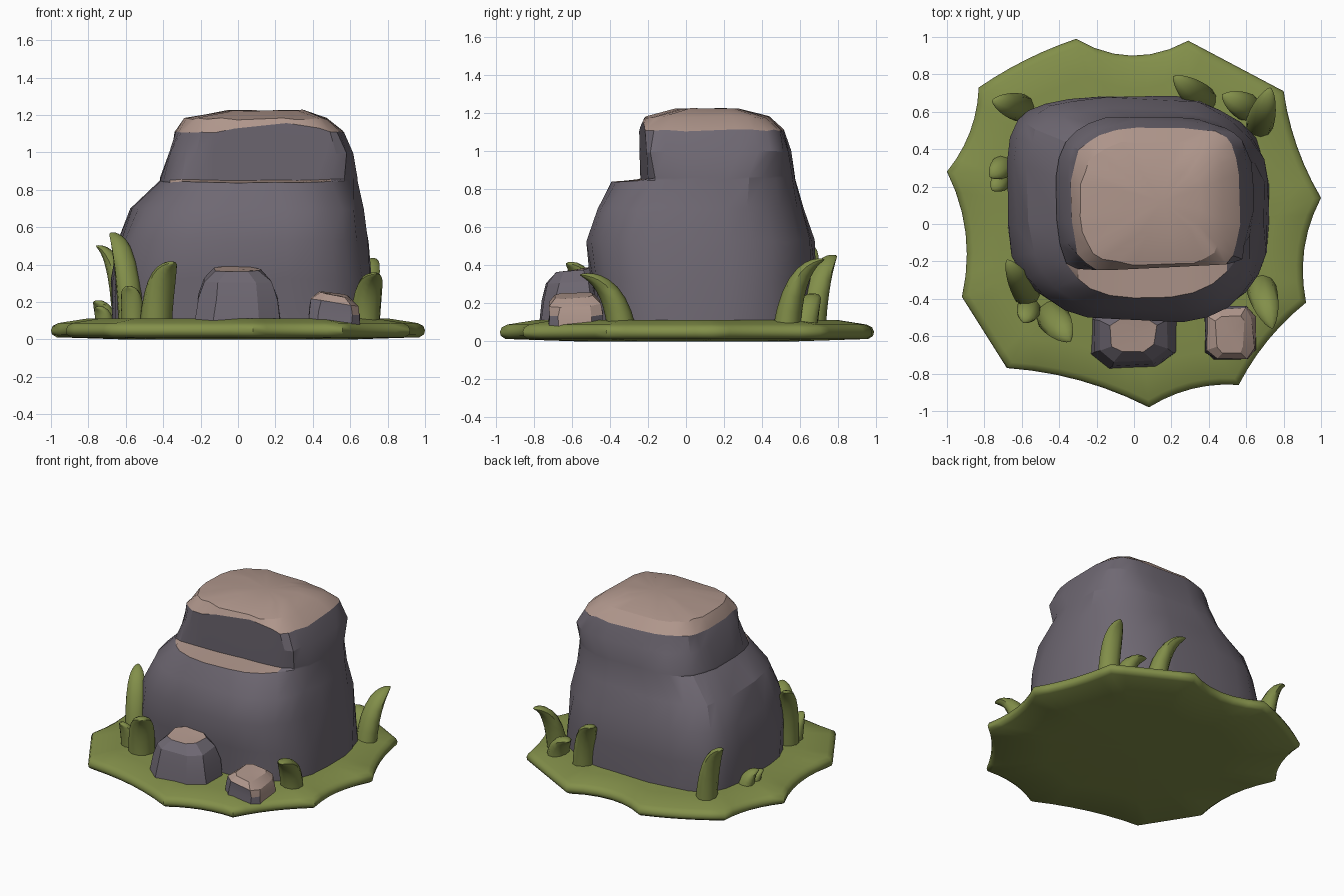
import bpy
import bmesh
import math
import random
from mathutils import Vector

random.seed(4)

default = bpy.data.objects.get("Cube")
if default:
    bpy.data.objects.remove(default, do_unlink=True)


def make_material(name, colour):
    material = bpy.data.materials.new(name)
    material.use_nodes = True
    material.diffuse_color = (*colour, 1)
    shader = material.node_tree.nodes["Principled BSDF"]
    shader.inputs["Base Color"].default_value = (*colour, 1)
    shader.inputs["Roughness"].default_value = 0.9
    return material


GRASS = make_material("grass green", (0.225, 0.275, 0.068))
STONE = make_material("grey stone", (0.158, 0.139, 0.17))
WORN = make_material("worn tan stone", (0.43, 0.305, 0.26))


def loft(name, rings, materials, is_worn=None, angle=30):
    """Skin a stack of equal rings and close both ends with fans."""
    bm = bmesh.new()
    loops = [[bm.verts.new(point) for point in ring] for ring in rings]
    count = len(rings[0])
    for low, high in zip(loops, loops[1:]):
        for i in range(count):
            j = (i + 1) % count
            bm.faces.new((low[i], low[j], high[j], high[i]))
    for loop in (loops[0], loops[-1]):
        hub = bm.verts.new(sum((v.co for v in loop), Vector()) / count)
        for i in range(count):
            bm.faces.new((loop[i], loop[(i + 1) % count], hub))
    bmesh.ops.recalc_face_normals(bm, faces=bm.faces)
    bm.normal_update()
    if is_worn:
        for face in bm.faces:
            face.material_index = int(is_worn(face))
    mesh = bpy.data.meshes.new(name)
    bm.to_mesh(mesh)
    bm.free()
    for material in materials:
        mesh.materials.append(material)
    obj = bpy.data.objects.new(name, mesh)
    bpy.context.collection.objects.link(obj)
    bpy.ops.object.select_all(action="DESELECT")
    obj.select_set(True)
    bpy.context.view_layer.objects.active = obj
    bpy.ops.object.shade_smooth_by_angle(angle=math.radians(angle))


def boxy_ring(centre, z, left, right, front, back, powers, sides, rough, slope=(0, 0)):
    """Rounded box outline; each side has its own reach, each corner its own squareness."""
    ring = []
    cx, cy = centre
    for i in range(sides):
        turn = math.tau * (i + 0.5) / sides
        power = powers[int(turn / (math.pi / 2)) % 4]
        c, s = math.cos(turn), math.sin(turn)
        reach_x = right - cx if c > 0 else cx - left
        reach_y = back - cy if s > 0 else cy - front
        dx = math.copysign(abs(c) ** (2 / power), c) * reach_x + random.uniform(-rough, rough)
        dy = math.copysign(abs(s) ** (2 / power), s) * reach_y + random.uniform(-rough, rough)
        height = z + slope[0] * dx + slope[1] * dy + random.uniform(-rough, rough) * 0.6
        ring.append(Vector((cx + dx, cy + dy, height)))
    return ring


# Grass base: pointed outline whose edges sag inwards
corners = [(-.31, .99, .085), (.29, .98, 0), (.8, .71, .03), (1, .14, .05),
           (.92, -.42, .03), (.56, -.86, .04), (.08, -.98, .04), (-.68, -.77, 0),
           (-.92, -.39, .06), (-1, .28, .04), (-.83, .73, -.02)]
outline = []
STEPS = 6
for (ax, ay, sag), (bx, by, _) in zip(corners, corners[1:] + corners[:1]):
    a, b = Vector((ax, ay, 0)), Vector((bx, by, 0))
    inward = Vector((b.y - a.y, a.x - b.x, 0)).normalized()
    for k in range(STEPS):
        t = k / STEPS
        outline.append(a.lerp(b, t) + inward * sag * 4 * t * (1 - t))
layers = [(.6, 0), (.97, .012), (.995, .028), (1, .05), (.99, .073), (.96, .088), (.8, .113)]
loft("grass_base", [[p * scale + Vector((0, 0, z)) for p in outline] for scale, z in layers],
     [GRASS], angle=50)

# Main boulder: one sloping mass with a notch cut across its upper front.
# Corner squareness runs back left, back right, front right, front left.
BROAD, SHELF, CROWN = (2.3, 4.2, 3, 3), (2.6, 3.2, 2.9, 2.2), (4, 3, 3.6, 4)
lower_levels = [
    # z, left, right, front, back, roughness
    (.08, -.68, .73, -.48, .68, .01),
    (.32, -.68, .72, -.50, .69, .01),
    (.53, -.635, .69, -.52, .67, .012),
    (.70, -.57, .665, -.465, .62, .012),
]
upper_levels = [
    (1.0, -.365, .61, -.30, .55, .01),
    (1.11, -.335, .565, -.28, .52, .01),
    (1.18, -.28, .48, -.22, .44, .01),
    (1.225, -.05, .36, -.05, .28, .006),
]


def boulder_ring(level, powers, slope=(0, 0)):
    return boxy_ring((.12, .14), *level[:5], powers, 28, level[5], slope)


def notch(ring):
    """Push the front of a ring back to the slanting wall behind the ledge."""
    return [Vector((p.x, max(p.y, -.225 + .05 * p.x - .06 * (p.z - .85)), p.z)) for p in ring]


lower = [boulder_ring(level, BROAD) for level in lower_levels]
lower.append(boulder_ring((.85, -.42, .645, -.40, .58, .006), SHELF, (0, .02)))
shelf = notch([p + Vector((0, 0, .012)) for p in lower[-1]])
upper = [notch(boulder_ring(level, CROWN)) for level in upper_levels]
# The worn edge of the crown arches up along the front
for point in upper[1]:
    if point.y < -.1:
        point.z += .045 * max(0, 1 - ((point.x - .2) / .3) ** 2)


def boulder_worn(face):
    centre = face.calc_center_median()
    on_ledge = centre.y < -.2 and centre.z > .8 and face.normal.z > .7
    return centre.z > 1.125 or on_ledge


loft("boulder", lower + [shelf] + upper, [STONE, WORN], boulder_worn, angle=24)


# Small stones at the foot of the boulder
def foot_stone(name, box, top, power, insets, slope, worn_axis, worn_limit):
    left, right, front, back = box
    centre = ((left + right) / 2, (front + back) / 2)
    rings = []
    for share, inset in zip((.2, .6, .84, 1), insets):
        lean = [amount * max(share - .2, 0) for amount in slope]
        rings.append(boxy_ring(centre, top * share, left + inset, right - inset,
                               front + inset * .7, back - inset * .7, [power] * 4, 8, .01, lean))
    axis = Vector(worn_axis)
    loft(name, rings, [STONE, WORN],
         lambda face: face.normal.dot(axis) > worn_limit, angle=20)


foot_stone("large_foot_stone", (-.245, .235, -.775, -.42), .375, 3,
           (0, .015, .05, .115), (-.05, .17), (0, 0, 1), .85)
foot_stone("little_foot_stone", (.38, .655, -.73, -.44), .24, 4.5,
           (0, 0, .015, .06), (-.25, .1), (.5, 0, 1), .42)


# Grass blades: thick horns that rise, curl over and end in a rounded point
def blade(name, base, tip, height, width):
    start = Vector((*base, .07))
    end = Vector((*tip, height))
    bend = Vector((end.x - start.x, end.y - start.y, 0))
    out = bend.normalized()
    side = Vector((-out.y, out.x, 0))
    knee = start + bend * .2 + Vector((0, 0, (height - .07) * .93))
    rings = []
    for t in (0, .15, .3, .45, .6, .72, .82, .9, .96, .995):
        point = start * (1 - t) ** 2 + knee * 2 * t * (1 - t) + end * t * t
        tangent = ((knee - start) * (1 - t) + (end - knee) * t).normalized()
        normal = side.cross(tangent)
        radius = width * (1 - t ** 3) ** .7
        depth = radius * (.95 - .5 * t)
        rings.append([point + side * math.cos(a) * radius + normal * math.sin(a) * depth
                      for a in (math.tau * i / 10 for i in range(10))])
    loft(name, rings, [GRASS], angle=50)


blades = {
    "back_right_corner_blade": ((-.60, .62), (-.76, .66), .50, .075),
    "right_side_blade": ((-.70, .31), (-.77, .25), .20, .062),
    "right_side_shoot": ((-.71, .23), (-.76, .18), .17, .052),
    "front_right_tall_blade": ((-.57, -.38), (-.68, -.19), .57, .07),
    "front_right_shoot": ((-.56, -.45), (-.59, -.53), .28, .065),
    "front_right_blade": ((-.44, -.49), (-.34, -.63), .41, .088),
    "front_left_blade": ((.68, -.34), (.74, -.56), .35, .08),
    "back_left_tall_blade": ((.67, .53), (.73, .73), .43, .075),
    "back_left_shoot": ((.61, .62), (.47, .69), .24, .075),
    "back_blade": ((.37, .66), (.21, .79), .45, .078),
}
for blade_name, shape in blades.items():
    blade(blade_name, *shape)
